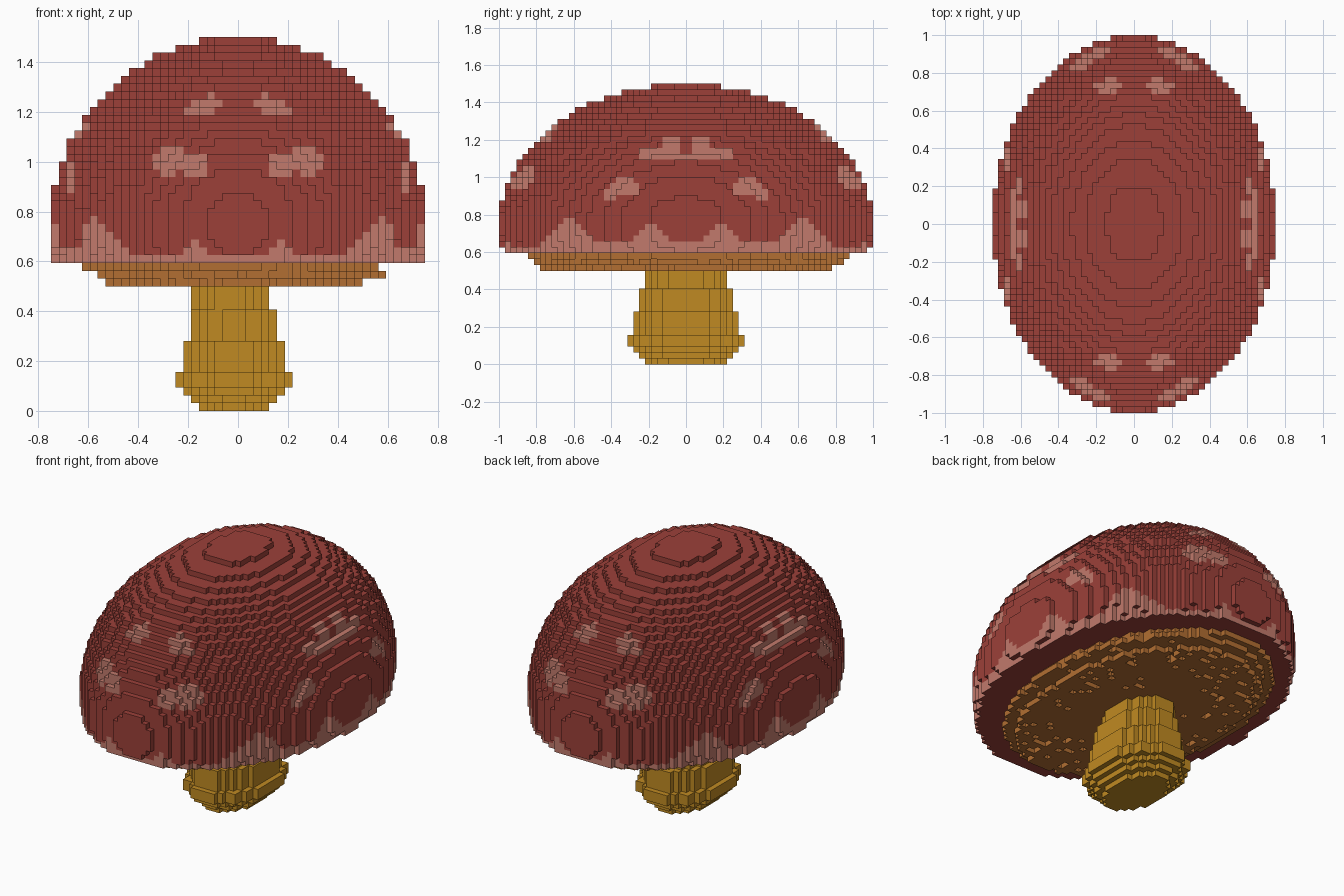
import bpy, bmesh, math, random

if "Cube" in bpy.data.objects:
    bpy.data.objects.remove(bpy.data.objects["Cube"], do_unlink=True)
random.seed(4)
V = 1 / 32          # voxel edge length


def material(name, rgb):
    lin = [((c / 255 + 0.055) / 1.055) ** 2.4 for c in rgb] + [1]
    m = bpy.data.materials.new(name)
    m.use_nodes = True
    m.diffuse_color = lin
    bsdf = next(n for n in m.node_tree.nodes if n.type == 'BSDF_PRINCIPLED')
    bsdf.inputs["Base Color"].default_value = lin
    bsdf.inputs["Roughness"].default_value = 0.9
    return m


RED = material("cap red", (156, 64, 57))
PINK = material("spot pink", (194, 122, 108))
BROWN = material("gill brown", (178, 110, 50))
GOLD = material("stem gold", (192, 138, 34))


def centre(cell):
    return [(c + 0.5) * V for c in cell]


def ellipse_layer(k, cx, cy, rx, ry):
    """Cells of one horizontal elliptical layer, with their radius ratio."""
    for i in range(-32, 32):
        for j in range(-32, 32):
            x, y, _ = centre((i, j, k))
            r = math.hypot((x - cx) / rx, (y - cy) / ry)
            if r <= 1:
                yield (i, j, k), r


# Cap: upper part of an ellipsoid
cap = set()
for k in range(19, 48):
    s = math.sqrt(1 - (((k + 0.5) * V - 0.75) / 0.75) ** 2)
    cap |= {c for c, r in ellipse_layer(k, 0, 0, 0.75 * s, s)}

# Gills: three stepped layers, pitted towards the rim
gills = set()
for k, cx, cy, rx, ry, pits in ((16, -.016, 0, .52, .785, .22),
                                (17, .016, .016, .575, .83, .12),
                                (18, -.031, .016, .595, .86, 0)):
    for c, r in ellipse_layer(k, cx, cy, rx, ry):
        if r < 0.35 or random.random() > 0.03 * (k == 16) + pits * r ** 4:
            gills.add(c)

# Stem: (first layer, end layer, x centre, x radius, y radius)
stem = set()
for k0, k1, cx, rx, ry in ((0, 1, -.0156, .142, .22), (1, 2, -.0156, .174, .25),
                           (2, 3, -.0156, .205, .282), (3, 5, -.0156, .236, .313),
                           (5, 9, -.0156, .205, .282), (9, 13, -.0156, .174, .25),
                           (13, 16, -.031, .16, .222)):
    for k in range(k0, k1):
        stem |= {c for c, r in ellipse_layer(k, cx, 0, rx, ry)}

# Cap spots, mirrored in x and y: x, y, z and their radii
SPOTS = ((.14, .74, 1.235, .075, .065, .06),
         (.29, .87, 1.01, .095, .10, .065),
         (.17, .90, .985, .05, .10, .045),
         (.60, .085, 1.17, .09, .05, .07),
         (.64, .13, 1.12, .08, .15, .035),
         (.68, .34, .945, .08, .085, .055),
         (.67, .41, .92, .08, .04, .035))


def cap_slot(cell, normal):
    """Pink for the spots and the wavy lower border, red elsewhere."""
    if normal[2] < 0:
        return 0
    x, y, z = centre(cell)
    x, y = abs(x), abs(y)
    for sx, sy, sz, rx, ry, rz in SPOTS:
        if ((x - sx) / rx) ** 2 + ((y - sy) / ry) ** 2 + ((z - sz) / rz) ** 2 < 1:
            return 1
    a = math.degrees(math.atan2(x / 0.75, y))
    border = max(0.63 if a < 40 else 0.66,
                 0.79 - 0.012 * abs(a - 50),
                 0.78 - 0.022 * abs(a - 79),
                 0.70 - 0.016 * abs(a - 13.5))
    return int(z < border)


SIDES = [((1, 0, 0), ((1, 0, 0), (1, 1, 0), (1, 1, 1), (1, 0, 1))),
         ((-1, 0, 0), ((0, 0, 0), (0, 0, 1), (0, 1, 1), (0, 1, 0))),
         ((0, 1, 0), ((0, 1, 0), (0, 1, 1), (1, 1, 1), (1, 1, 0))),
         ((0, -1, 0), ((0, 0, 0), (1, 0, 0), (1, 0, 1), (0, 0, 1))),
         ((0, 0, 1), ((0, 0, 1), (1, 0, 1), (1, 1, 1), (0, 1, 1))),
         ((0, 0, -1), ((0, 0, 0), (0, 1, 0), (1, 1, 0), (1, 0, 0)))]
SOLID = cap | gills | stem


def build(name, cells, mats, slot=lambda cell, normal: 0):
    """Make a mesh from the exposed sides of the voxel cells."""
    bm = bmesh.new()
    verts = {}

    def vert(p):
        if p not in verts:
            verts[p] = bm.verts.new([c * V for c in p])
        return verts[p]

    for cell in sorted(cells):
        for normal, corners in SIDES:
            if tuple(a + b for a, b in zip(cell, normal)) in SOLID:
                continue
            face = bm.faces.new([vert(tuple(a + b for a, b in zip(cell, q)))
                                 for q in corners])
            face.material_index = slot(cell, normal)
    mesh = bpy.data.meshes.new(name)
    bm.to_mesh(mesh)
    bm.free()
    for m in mats:
        mesh.materials.append(m)
    bpy.context.collection.objects.link(bpy.data.objects.new(name, mesh))


build("mushroom_cap", cap, (RED, PINK), cap_slot)
build("mushroom_gills", gills, (BROWN,))
build("mushroom_stem", stem, (GOLD,))
